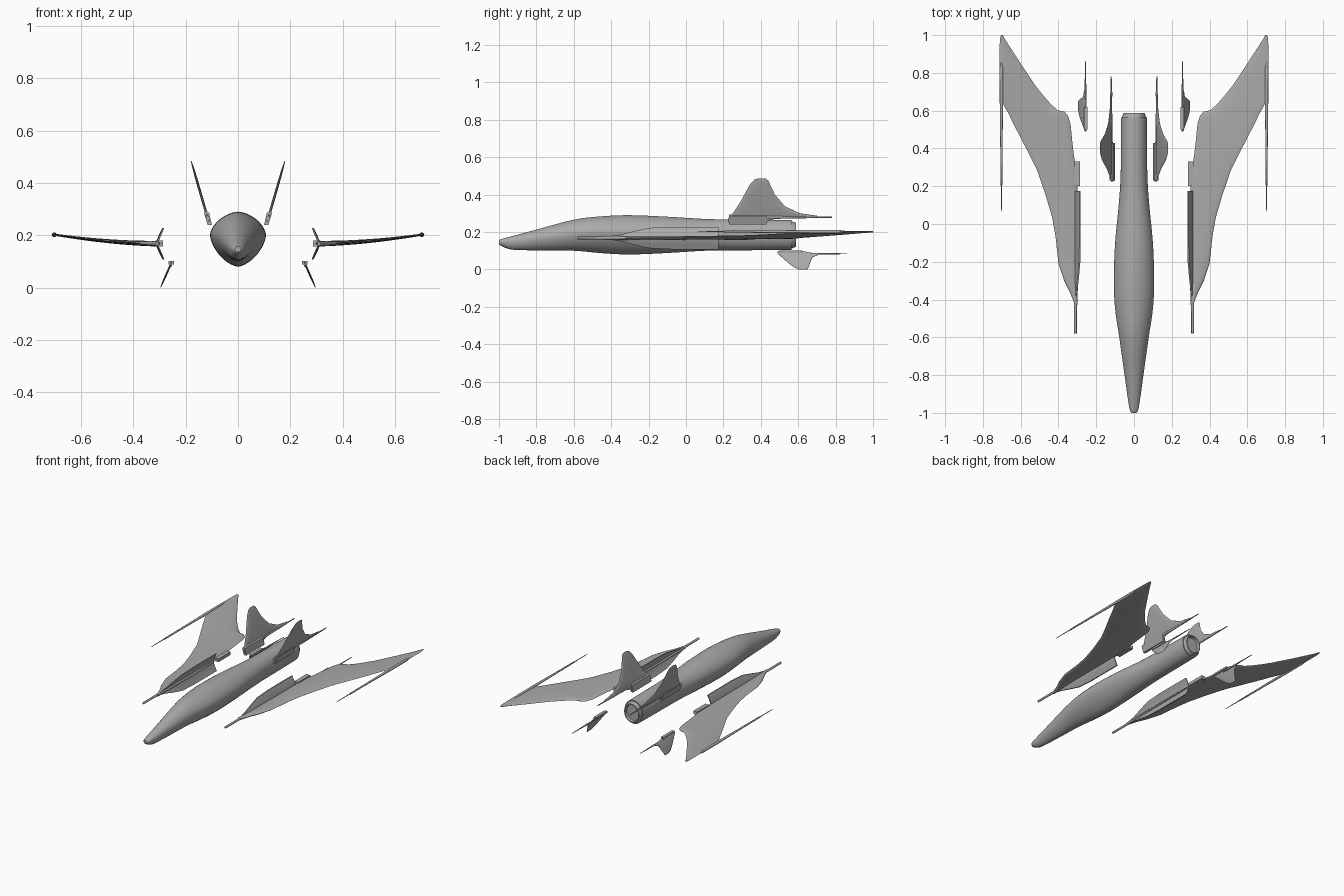
import bpy, bmesh, math

old = bpy.data.objects.get("Cube")
if old:
    bpy.data.objects.remove(old, do_unlink=True)

grey = bpy.data.materials.new("plain grey")
grey.use_nodes = True
COLOUR = (0.4, 0.4, 0.4, 1)
grey.diffuse_color = COLOUR
grey.node_tree.nodes["Principled BSDF"].inputs["Base Color"].default_value = COLOUR


def loft(name, rings, angle=40):
    """Skin a list of equal-length closed rings and cap both ends."""
    bm = bmesh.new()
    rows = [[bm.verts.new(p) for p in ring] for ring in rings]
    n = len(rows[0])
    for a, b in zip(rows, rows[1:]):
        for i in range(n):
            j = (i + 1) % n
            bm.faces.new((a[i], a[j], b[j], b[i]))
    bm.faces.new(rows[0])
    bm.faces.new(rows[-1])
    bmesh.ops.recalc_face_normals(bm, faces=bm.faces)
    mesh = bpy.data.meshes.new(name)
    bm.to_mesh(mesh)
    bm.free()
    mesh.materials.append(grey)
    ob = bpy.data.objects.new(name, mesh)
    bpy.context.collection.objects.link(ob)
    bpy.ops.object.select_all(action='DESELECT')
    ob.select_set(True)
    bpy.context.view_layer.objects.active = ob
    bpy.ops.object.shade_smooth_by_angle(angle=math.radians(angle))
    return ob


def smooth(stations, steps=4):
    """Catmull-Rom interpolation of station tuples."""
    s = [stations[0]] + stations + [stations[-1]]
    out = []
    for p, q, r, t in zip(s, s[1:], s[2:], s[3:]):
        for k in range(steps):
            u = k / steps
            out.append(tuple(
                b + u * ((c - a) + u * ((2 * a - 5 * b + 4 * c - d) + u * (3 * (b - c) + d - a))) / 2
                for a, b, c, d in zip(p, q, r, t)))
    return out + [stations[-1]]


def body_ring(y, w, top, bot, mid, n, sides=40):
    """Rounded section with its widest point at height mid."""
    ring = []
    for i in range(sides):
        a = 2 * math.pi * i / sides
        c, s = math.cos(a), math.sin(a)
        h = (top - mid) if s > 0 else (mid - bot)
        e = 2 / n if s < 0 else 2 / (n + 0.1)
        ring.append((w * math.copysign(abs(c) ** e, c), y,
                     mid + h * math.copysign(abs(s) ** e, s)))
    return ring


def rod(name, x, z, profile):
    loft(name, [[(x + r * math.cos(i * math.pi / 6), y, z + r * math.sin(i * math.pi / 6))
                 for i in range(12)] for y, r in profile])


def blade(name, stations, place, n=10):
    """Thin lens-section surface; each station is (y, start, end)."""
    rings = []
    for y, a, b in stations:
        fr = [(1 - math.cos(math.pi * i / n)) / 2 for i in range(n + 1)]
        pts = [(a + (b - a) * f, 2 * math.sqrt(f * (1 - f))) for f in fr]
        up = [place(y, u, t) for u, t in pts]
        low = [place(y, u, -t) for u, t in pts[-2:0:-1]]
        rings.append(up + low)
    loft(name, rings, 50)


def block(name, x0, x1, y0, y1, z0, z1):
    loft(name, [[(x0, y, z0), (x1, y, z0), (x1, y, z1), (x0, y, z1)] for y in (y0, y1)])


# Fuselage: y, half width, top, bottom, widest height, roundness
hull = [(-1, .012, .157, .135, .147, 2), (-.985, .022, .163, .125, .147, 2),
        (-.93, .032, .178, .106, .15, 1.9), (-.8, .05, .213, .102, .165, 1.8),
        (-.6, .078, .266, .1, .19, 1.7), (-.45, .1, .284, .087, .2, 1.6),
        (-.3, .107, .29, .08, .2, 1.6), (-.1, .1, .282, .088, .2, 1.7),
        (.1, .081, .27, .1, .19, 1.9), (.25, .071, .267, .102, .185, 2),
        (.4, .07, .266, .103, .185, 2), (.565, .069, .264, .105, .185, 2)]
loft("fuselage", [body_ring(*s) for s in smooth(hull)])

# Exhaust nozzle with a shallow recess
nozzle = [(.55, .064), (.568, .063), (.588, .056), (.588, .05), (.57, .047)]
loft("exhaust_nozzle", [body_ring(y, r, .185 + r * 1.14, .185 - r * 1.14, .185, 2)
                        for y, r in nozzle], 30)

# Planforms: y, inner edge, outer edge
wing = [(-.43, .3, .312), (-.36, .298, .34), (-.3, .296, .37), (-.21, .296, .4),
        (-.07, .296, .415), (.03, .296, .432), (.15, .298, .467), (.29, .305, .515),
        (.36, .318, .55), (.45, .328, .597), (.53, .336, .638), (.575, .35, .66),
        (.595, .37, .67), (.602, .405, .675), (.64, .445, .695), (.68, .48, .708),
        (.73, .52, .711), (.85, .6, .712), (.95, .665, .711), (.985, .687, .709),
        (1, .695, .704)]
tail = [(.225, .255, .275), (.25, .245, .3), (.29, .245, .36), (.34, .245, .452),
        (.365, .245, .48), (.385, .245, .487), (.425, .245, .487), (.44, .26, .475),
        (.475, .27, .4), (.53, .272, .337), (.61, .273, .3), (.7, .275, .287)]
ventral = [(.49, .085, .097), (.52, .058, .1), (.556, .027, .1), (.58, .01, .1),
           (.605, 0, .1), (.65, 0, .094), (.662, .03, .09), (.675, .064, .089),
           (.706, .077, .087)]
# Root saddle: y, flange lip x, flange half height
saddle = [(-.43, .305, .006), (-.36, .3, .016), (-.28, .291, .036),
          (-.2, .284, .054), (-.08, .282, .06), (.175, .282, .06)]

for side, m in (("left", 1), ("right", -1)):

    def wing_point(y, u, t):
        out = max(0, (u - .3) / .4)
        z = .168 + .034 * out ** 1.8
        return (m * u, y, z + t * (.011 - .007 * out))

    def tail_point(y, u, t):
        return (m * (.117 + (u - .27) * .29 + t * .005), y, u)

    def ventral_point(y, u, t):
        return (m * (.252 + (.1 - u) * .44 + t * .004), y, u)

    # Wing, its root saddle and fittings
    blade(side + "_wing", wing, wing_point)
    rings = []
    for y, x, h in saddle:
        arc = [-1, -.6, -.25, 0, .25, .6, 1]
        core = [(.307 - (.307 - x) * abs(k) ** 1.3, .168 + h * k) for k in arc]
        ring = [(m * px, y, pz) for px, pz in core]
        ring += [(m * (px + .007), y, pz) for px, pz in reversed(core)]
        rings.append(ring)
    loft(side + "_wing_root_saddle", rings)
    block(side + "_wing_root_tab", m * .286, m * .316, .2, .33, .158, .18)
    rod(side + "_wing_root_rod", m * .31, .168, [(-.58, .007), (-.38, .008)])
    rod(side + "_wingtip_rail", m * .702, .202,
        [(.065, .001), (.08, .002), (.2, .003), (.21, .005), (.4, .006),
         (.66, .009), (.82, .009), (.865, .002)])

    # Canted tail fin with its base fairing and trailing spike
    blade(side + "_tail_fin", tail, tail_point)
    loft(side + "_tail_fin_base", [
        [(m * x, y, z) for x, z in ((.1, .24), (.116, .24), (.13, .285), (.122, .293), (.11, .285))]
        for y in (.23, .43)])
    rod(side + "_tail_fin_spike", m * .121, .279,
        [(.3, .007), (.5, .007), (.65, .005), (.78, .003)])

    # Small ventral fin
    blade(side + "_ventral_fin", ventral, ventral_point)
    block(side + "_ventral_fin_base", m * .245, m * .265, .5, .62, .089, .102)
    rod(side + "_ventral_fin_spike", m * .257, .084,
        [(.58, .005), (.7, .005), (.86, .002)])
